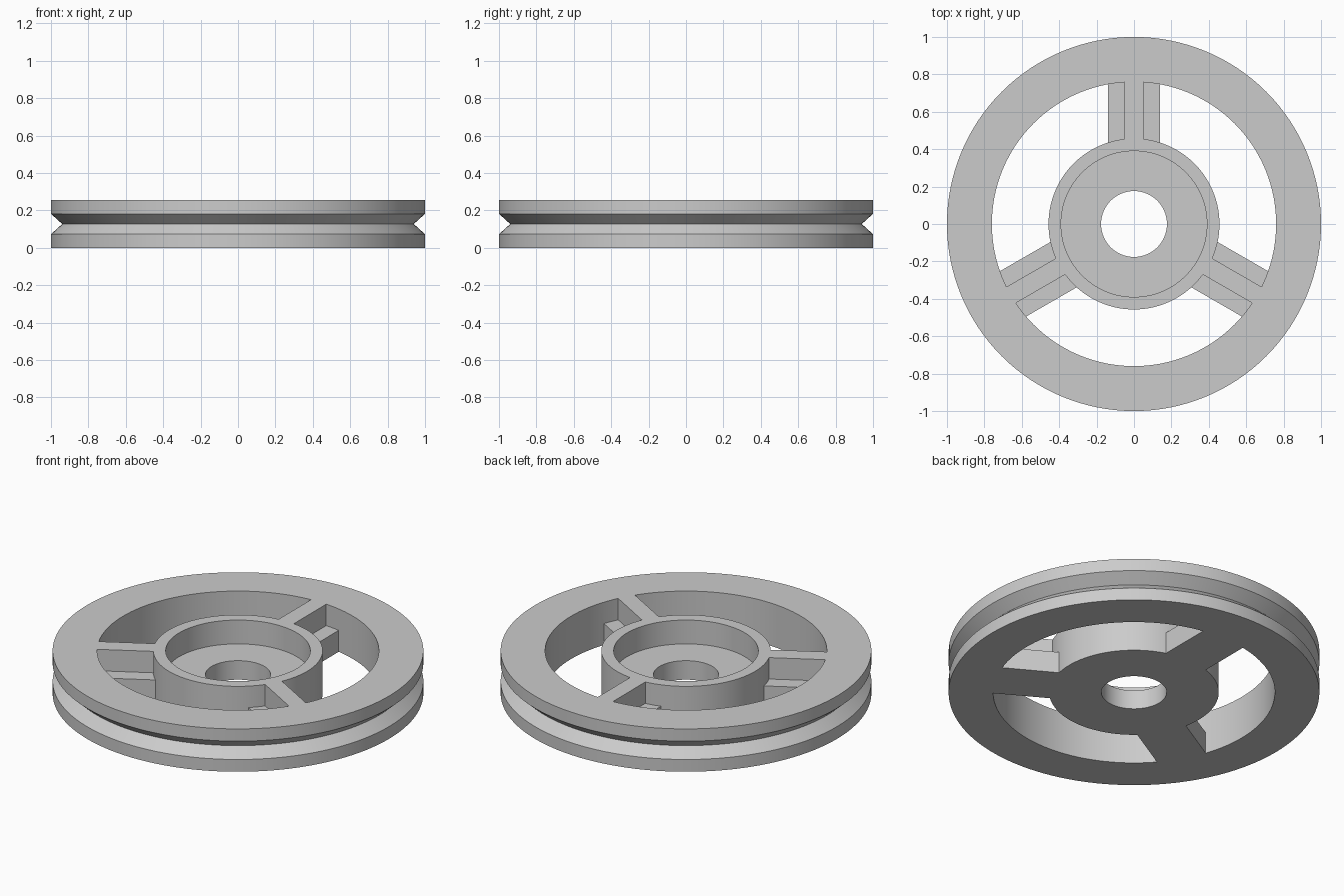
import bpy
import bmesh
from math import cos, sin, pi
from mathutils import Matrix

SEGMENTS = 128
HEIGHT = 0.255
MID = HEIGHT / 2
RIM_INNER, HUB_OUTER = 0.76, 0.457

cube = bpy.data.objects.get("Cube")
if cube:
    bpy.data.objects.remove(cube, do_unlink=True)

grey = bpy.data.materials.new("plain grey")
grey.use_nodes = True
colour = (0.6, 0.6, 0.6, 1)
grey.diffuse_color = colour
grey.node_tree.nodes["Principled BSDF"].inputs["Base Color"].default_value = colour


def finish(name, bm):
    bmesh.ops.recalc_face_normals(bm, faces=bm.faces[:])
    mesh = bpy.data.meshes.new(name)
    bm.to_mesh(mesh)
    bm.free()
    mesh.materials.append(grey)
    obj = bpy.data.objects.new(name, mesh)
    bpy.context.collection.objects.link(obj)
    return obj


def lathe(name, profile):
    """Revolve a closed (radius, z) profile around the z axis."""
    bm = bmesh.new()
    rings = []
    for i in range(SEGMENTS):
        a = 2 * pi * i / SEGMENTS
        rings.append([bm.verts.new((r * cos(a), r * sin(a), z)) for r, z in profile])
    n = len(profile)
    for i, ring in enumerate(rings):
        after = rings[(i + 1) % SEGMENTS]
        for j in range(n):
            k = (j + 1) % n
            bm.faces.new((ring[j], after[j], after[k], ring[k]))
    return finish(name, bm)


def spoke(name, angle):
    """Upside-down T section running from the hub wall into the rim."""
    half = [(0.14, 0), (0.14, MID), (0.05, MID), (0.05, HEIGHT)]
    section = half + [(-x, z) for x, z in reversed(half)]
    bm = bmesh.new()
    face = bm.faces.new([bm.verts.new((x, 0.42, z)) for x, z in section])
    ext = bmesh.ops.extrude_face_region(bm, geom=[face], use_keep_orig=True)
    moved = [v for v in ext["geom"] if isinstance(v, bmesh.types.BMVert)]
    bmesh.ops.translate(bm, verts=moved, vec=(0, 0.38, 0))
    bm.transform(Matrix.Rotation(angle, 4, "Z"))
    return finish(name, bm)


# Rim with a V groove around the outside
wheel = lathe("pulley_wheel", [
    (RIM_INNER, 0), (1, 0), (1, 0.073), (0.94, MID),
    (1, HEIGHT - 0.073), (1, HEIGHT), (RIM_INNER, HEIGHT)])

# Hub with a bearing recess and an axle hole
hub = lathe("hub", [
    (0.176, 0), (HUB_OUTER, 0), (HUB_OUTER, HEIGHT),
    (0.39, HEIGHT), (0.39, 0.113), (0.176, 0.113)])

# Three spokes, then everything fused into one casting
parts = [hub] + [spoke(f"spoke_{i + 1}", 2 * pi * i / 3) for i in range(3)]
bpy.context.view_layer.objects.active = wheel
for part in parts:
    mod = wheel.modifiers.new("fuse", "BOOLEAN")
    mod.operation = "UNION"
    mod.solver = "EXACT"
    mod.object = part
    bpy.ops.object.modifier_apply(modifier=mod.name)
    bpy.data.objects.remove(part, do_unlink=True)

bpy.ops.object.select_all(action="DESELECT")
wheel.select_set(True)
bpy.ops.object.shade_smooth_by_angle(angle=pi / 6)
